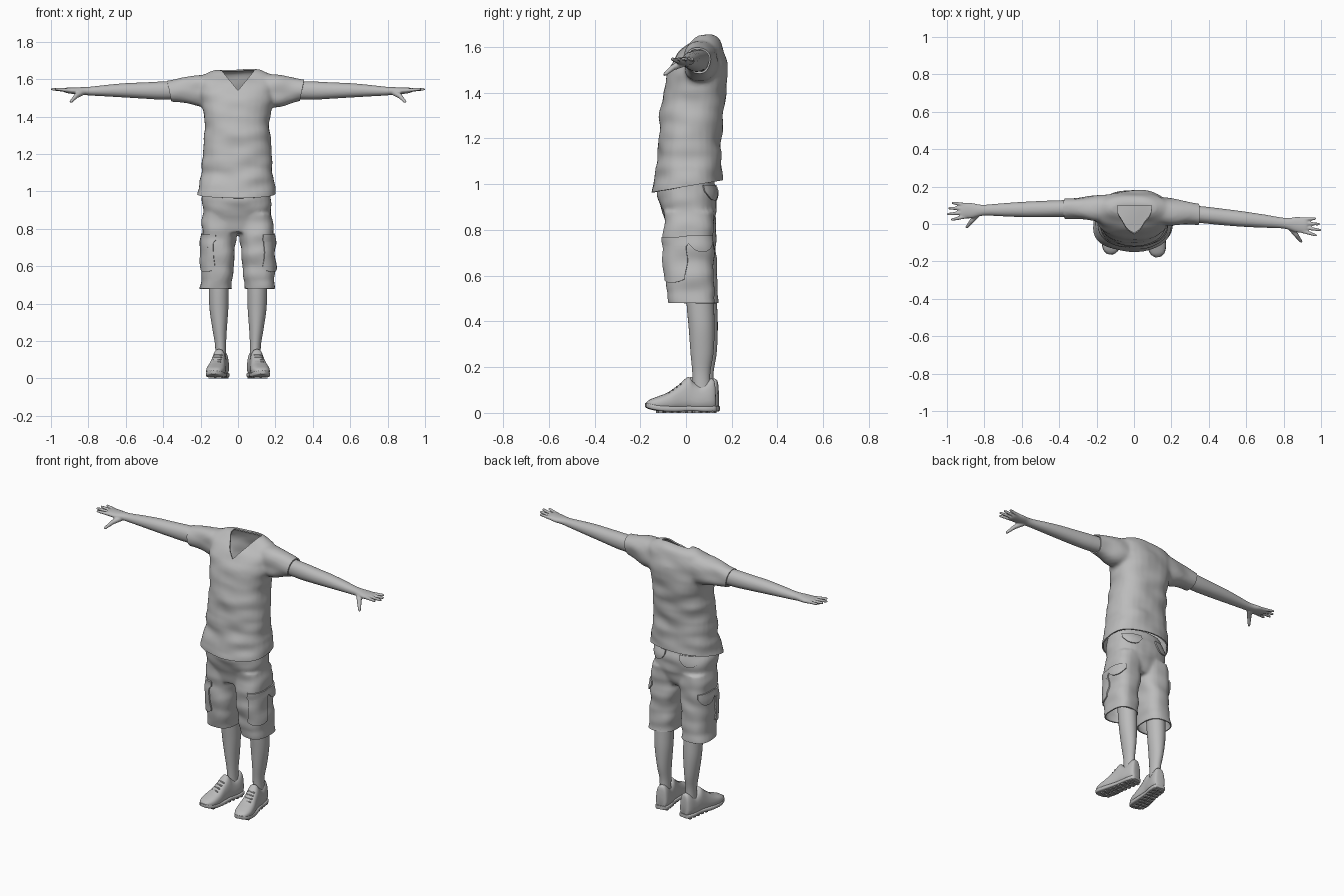
import bpy, bmesh, math
from mathutils import Vector, Matrix, noise
from mathutils.bvhtree import BVHTree

cube = bpy.data.objects.get("Cube")
if cube:
    bpy.data.objects.remove(cube, do_unlink=True)

grey = bpy.data.materials.new("plain_grey")
grey.use_nodes = True
grey.diffuse_color = (0.5, 0.5, 0.5, 1)
grey.node_tree.nodes["Principled BSDF"].inputs["Base Color"].default_value = (0.5, 0.5, 0.5, 1)

ORDER = {"x": lambda t, a, b: (t, a, b), "y": lambda t, a, b: (a, t, b), "z": lambda t, a, b: (a, b, t)}


def blend(p0, p1, p2, p3, f):
    """Smooth interpolation between two rings."""
    return [0.5 * (2 * b + (c - a) * f + (2 * a - 5 * b + 4 * c - d) * f * f + (3 * b - a - 3 * c + d) * f ** 3)
            for a, b, c, d in zip(p0, p1, p2, p3)]


def loft(bm, axis, rings, power=2.4, side=1, shift=None, steps=4, segs=28):
    """Closed skin over rings of (position, a_min, a_max, b_min, b_max)."""
    last = len(rings) - 1
    full = [blend(rings[max(i - 1, 0)], rings[i], rings[i + 1], rings[min(i + 2, last)], k / steps)
            for i in range(last) for k in range(steps)] + [rings[-1]]
    loops = []
    for t, a0, a1, b0, b1 in full:
        loop = []
        for k in range(segs):
            c, s = math.cos(math.tau * k / segs), math.sin(math.tau * k / segs)
            a = (a0 + a1) / 2 + (a1 - a0) / 2 * math.copysign(abs(c) ** (2 / power), c)
            b = (b0 + b1) / 2 + (b1 - b0) / 2 * math.copysign(abs(s) ** (2 / power), s)
            p = Vector(ORDER[axis](t, a, b))
            if shift:
                p += shift(p)
            p.x *= side
            loop.append(bm.verts.new(p))
        loops.append(loop)
    for lo, hi in zip(loops, loops[1:]):
        for k in range(segs):
            bm.faces.new((lo[k - 1], lo[k], hi[k], hi[k - 1]))
    bm.faces.new(loops[0])
    bm.faces.new(loops[-1])
    return [v for loop in loops for v in loop]


def rod(bm, p, q, r0, r1):
    """Tapered rod with a round tip."""
    p, q = Vector(p), Vector(q)
    turn = (q - p).to_track_quat("Z", "Y").to_matrix().to_4x4()
    bmesh.ops.create_cone(bm, cap_ends=True, segments=12, radius1=r0, radius2=r1, depth=(q - p).length,
                          matrix=Matrix.Translation((p + q) / 2) @ turn)
    bmesh.ops.create_icosphere(bm, subdivisions=2, radius=r1, matrix=Matrix.Translation(q))


def make(name, bm):
    bmesh.ops.recalc_face_normals(bm, faces=bm.faces)
    mesh = bpy.data.meshes.new(name)
    bm.to_mesh(mesh)
    bm.free()
    ob = bpy.data.objects.new(name, mesh)
    bpy.context.collection.objects.link(ob)
    return ob


def bake(ob):
    dg = bpy.context.evaluated_depsgraph_get()
    mesh = bpy.data.meshes.new_from_object(ob.evaluated_get(dg))
    ob.modifiers.clear()
    ob.data = mesh


def fuse(ob, voxel, smooth):
    """Merge overlapping volumes into one skin."""
    mod = ob.modifiers.new("fuse", "REMESH")
    mod.mode, mod.voxel_size = "VOXEL", voxel
    mod = ob.modifiers.new("soften", "SMOOTH")
    mod.factor, mod.iterations = 0.5, smooth
    bake(ob)


def finish(ob, thickness=0, offset=-1):
    if thickness:
        mod = ob.modifiers.new("cloth", "SOLIDIFY")
        mod.thickness, mod.offset = thickness, offset
        bake(ob)
    ob.data.materials.clear()
    ob.data.materials.append(grey)
    ob.data.shade_smooth()
    ob.data.set_sharp_from_angle(angle=math.radians(45))


def cloth_mesh(ob, amount):
    """Editable copy with soft creases."""
    bm = bmesh.new()
    bm.from_mesh(ob.data)
    bm.normal_update()
    moves = [(v, v.normal * amount * noise.noise(Vector((v.co.x * 7, v.co.y * 7, v.co.z * 15)))) for v in bm.verts]
    for v, d in moves:
        v.co += d
    return bm


def slice_off(bm, point, normal):
    geom = bm.verts[:] + bm.edges[:] + bm.faces[:]
    bmesh.ops.bisect_plane(bm, geom=geom, plane_co=point, plane_no=normal, clear_outer=True)


def arm_line(s):
    """Sideways drift of each arm, the left one reaching a little forward."""
    base, slope = (0.087, -0.103) if s > 0 else (0.09, -0.02)
    return lambda p: Vector((0, base + slope * p.x, 0))


# Shirt: torso and sleeves fused, then opened at hem, cuffs and neck
bm = bmesh.new()
loft(bm, "z", [(.92, -.22, .205, -.15, .15), (1, -.215, .2, -.143, .16), (1.1, -.198, .187, -.127, .157),
               (1.2, -.19, .182, -.118, .155), (1.3, -.18, .174, -.115, .163), (1.37, -.18, .17, -.105, .174),
               (1.45, -.195, .182, -.092, .178), (1.52, -.21, .195, -.07, .178), (1.57, -.21, .195, -.04, .172),
               (1.61, -.2, .19, 0, .155), (1.638, -.155, .15, .025, .135), (1.652, -.12, .12, .05, .11)])
for s in (1, -1):
    loft(bm, "x", [(.08, -.07, .07, 1.46, 1.635), (.2, -.075, .07, 1.448, 1.622), (.28, -.06, .056, 1.472, 1.61),
                   (.35, -.053, .053, 1.485, 1.599), (.42, -.052, .052, 1.49, 1.592)], side=s, shift=arm_line(s))
shirt = make("shirt", bm)
fuse(shirt, 0.011, 5)
bm = cloth_mesh(shirt, 0.011)
slice_off(bm, (0, 0, .99), (0, .17, -1))
slice_off(bm, (.342, 0, 1.54), (1, 0, -.2))
slice_off(bm, (-.368, 0, 1.54), (-1, 0, -.2))
for point, normal in (((0, 0, 1.54), (1.22, 0, -1)), ((0, 0, 1.54), (-1.22, 0, -1)), ((0, .1, 0), (0, 1, 0))):
    faces = [f for f in bm.faces if f.calc_center_median().z > 1.48 and abs(f.calc_center_median().x) < .16]
    geom = list({v for f in faces for v in f.verts}) + list({e for f in faces for e in f.edges}) + faces
    bmesh.ops.bisect_plane(bm, geom=geom, plane_co=point, plane_no=normal)
hole = [f for f in bm.faces for c in [f.calc_center_median()] if c.z > 1.54 + 1.22 * abs(c.x) and c.y < .1]
bmesh.ops.delete(bm, geom=hole, context="FACES")
bm.to_mesh(shirt.data)
bm.free()
finish(shirt, 0.008)

# Shorts: hips and two wide legs
bm = bmesh.new()
loft(bm, "z", [(1.04, -.175, .165, -.11, .12), (.95, -.19, .178, -.125, .135), (.86, -.192, .183, -.1, .128),
               (.78, -.18, .17, -.08, .1)])
for s in (1, -1):
    drift = Vector((0, 0, 0)) if s > 0 else Vector((.004, .01, 0))
    loft(bm, "z", [(.88, .004, .183, -.1, .124), (.78, .006, .19, -.1, .124), (.7, .014, .194, -.102, .124),
                   (.6, .022, .194, -.09, .125), (.45, .034, .2, -.072, .133)],
         side=s, shift=lambda p: drift, power=2.6)
shorts = make("shorts", bm)
fuse(shorts, 0.01, 4)
bm = cloth_mesh(shorts, 0.012)
slice_off(bm, (0, 0, .48), (0, 0, -1))
bm.to_mesh(shorts.data)
tree = BVHTree.FromBMesh(bm)
bm.free()
finish(shorts, 0.007)


def patch(name, centre, top, facing, width, height, curve):
    """Cloth piece laid onto the shorts."""
    out = Vector((*facing, 0)).normalized()
    along = Vector((-out.y, out.x, 0))
    bm = bmesh.new()
    bmesh.ops.create_grid(bm, x_segments=14, y_segments=8, size=1)
    for v in bm.verts:
        u, drop = v.co.x, (1 - v.co.y) / 2
        p = Vector((*centre, top - drop * height * (1 - curve * abs(u) ** 2.5))) + along * u * width / 2
        hit = tree.ray_cast(p + out * .4, -out, .5)[0] or tree.find_nearest(p + out * .1)[0]
        v.co = hit + out * .002
    finish(make(name, bm), 0.012, 0)


# Cargo pockets, flaps and seat pockets
for s, label in ((1, "left"), (-1, "right")):
    leg = (s * .105, .015)
    patch(label + "_front_pocket", leg, .73, (s * .7, -.7), .11, .16, .1)
    patch(label + "_front_flap", leg, .77, (s * .7, -.7), .125, .075, .6)
    patch(label + "_rear_flap", leg, .775, (s * .85, .55), .115, .07, .6)
    patch(label + "_seat_flap", (s * .09, .05), .995, (s * .25, 1), .115, .065, .6)

# Arms with hands
for s, label in ((1, "left"), (-1, "right")):
    line = arm_line(s)
    bm = bmesh.new()
    loft(bm, "x", [(.25, -.045, .045, 1.495, 1.59), (.4, -.045, .045, 1.491, 1.588), (.5, -.044, .043, 1.496, 1.583),
                   (.6, -.041, .04, 1.502, 1.579), (.7, -.035, .035, 1.508, 1.57), (.79, -.029, .029, 1.513, 1.56),
                   (.83, -.033, .031, 1.517, 1.558), (.87, -.042, .04, 1.52, 1.556),
                   (.915, -.041, .04, 1.526, 1.555), (.93, -.034, .034, 1.532, 1.55)], side=s, shift=line, power=2.1)

    def spot(x, y, z):
        return Vector((s * x, y + line(Vector((x, 0, 0))).y, z))

    for y0, y1, tip in ((-.032, -.047, .972), (-.011, -.017, .993), (.011, .014, .987), (.03, .042, .968)):
        rod(bm, spot(.9, y0, 1.54), spot(tip, y1, 1.547), .011, .0075)
    rod(bm, spot(.835, -.015, 1.53), spot(.866, -.055, 1.51), .018, .013)
    rod(bm, spot(.866, -.055, 1.51), spot(.893, -.088, 1.48), .013, .008)
    arm = make(label + "_arm", bm)
    fuse(arm, 0.0045, 3)
    finish(arm)

# Lower legs and shoes
for s, label in ((1, "left"), (-1, "right")):
    back = 0 if s > 0 else .014
    bm = bmesh.new()
    loft(bm, "z", [(.62, .045, .16, -.005, .115), (.47, .05, .156, .003, .122), (.37, .052, .152, .012, .125),
                   (.26, .06, .136, .02, .12), (.17, .064, .122, .028, .106), (.07, .062, .122, .03, .11)],
         power=2, side=s, shift=lambda p: Vector((0, back, 0)))
    finish(make(label + "_lower_leg", bm))

    # Foot pieces are shaped straight, then turned outward about the heel
    place = Matrix.Translation((s * .09, .08 + back, 0)) @ Matrix.Rotation(s * math.radians(9), 4, "Z") \
        @ Matrix.Translation((0, -.08, 0))
    bm = bmesh.new()
    upper = loft(bm, "y", [(.128, -.02, .02, .02, .1), (.122, -.034, .034, .012, .143), (.1, -.042, .042, .01, .148),
                           (.06, -.043, .043, .01, .122), (.03, -.042, .042, .01, .136), (.008, -.042, .042, .01, .157),
                           (-.03, -.044, .044, .01, .125), (-.08, -.05, .05, .01, .09), (-.125, -.049, .049, .013, .072),
                           (-.16, -.036, .036, .018, .058), (-.177, -.014, .014, .026, .044)], power=2.7)
    for v in upper:
        v.co.x *= 1 - 2.3 * max(0, v.co.z - .045)
    bm.transform(place)
    finish(make(label + "_shoe_upper", bm))

    bm = bmesh.new()
    loft(bm, "y", [(.131, -.022, .022, .008, .03), (.122, -.036, .036, .006, .03), (.08, -.044, .044, .005, .03),
                   (.02, -.041, .041, .008, .03), (-.06, -.051, .051, .005, .03), (-.12, -.051, .051, .008, .034),
                   (-.16, -.038, .038, .016, .04), (-.18, -.015, .015, .025, .044)], power=5)
    for row in range(8):
        y = .105 - row * .032
        for x in (-.02, .02):
            block = Matrix.Translation((x, y, .007)) @ Matrix.Diagonal((.031, .017, .014, 1))
            bmesh.ops.create_cube(bm, size=1, matrix=block)
    bm.transform(place)
    finish(make(label + "_shoe_sole", bm))

    bm = bmesh.new()
    for row in range(4):
        y, z = -.022 - row * .017, .132 - row * .0125
        rod(bm, (-.021, y, z - .006), (.021, y - .006, z - .006), .004, .004)
    bm.transform(place)
    finish(make(label + "_laces", bm))
